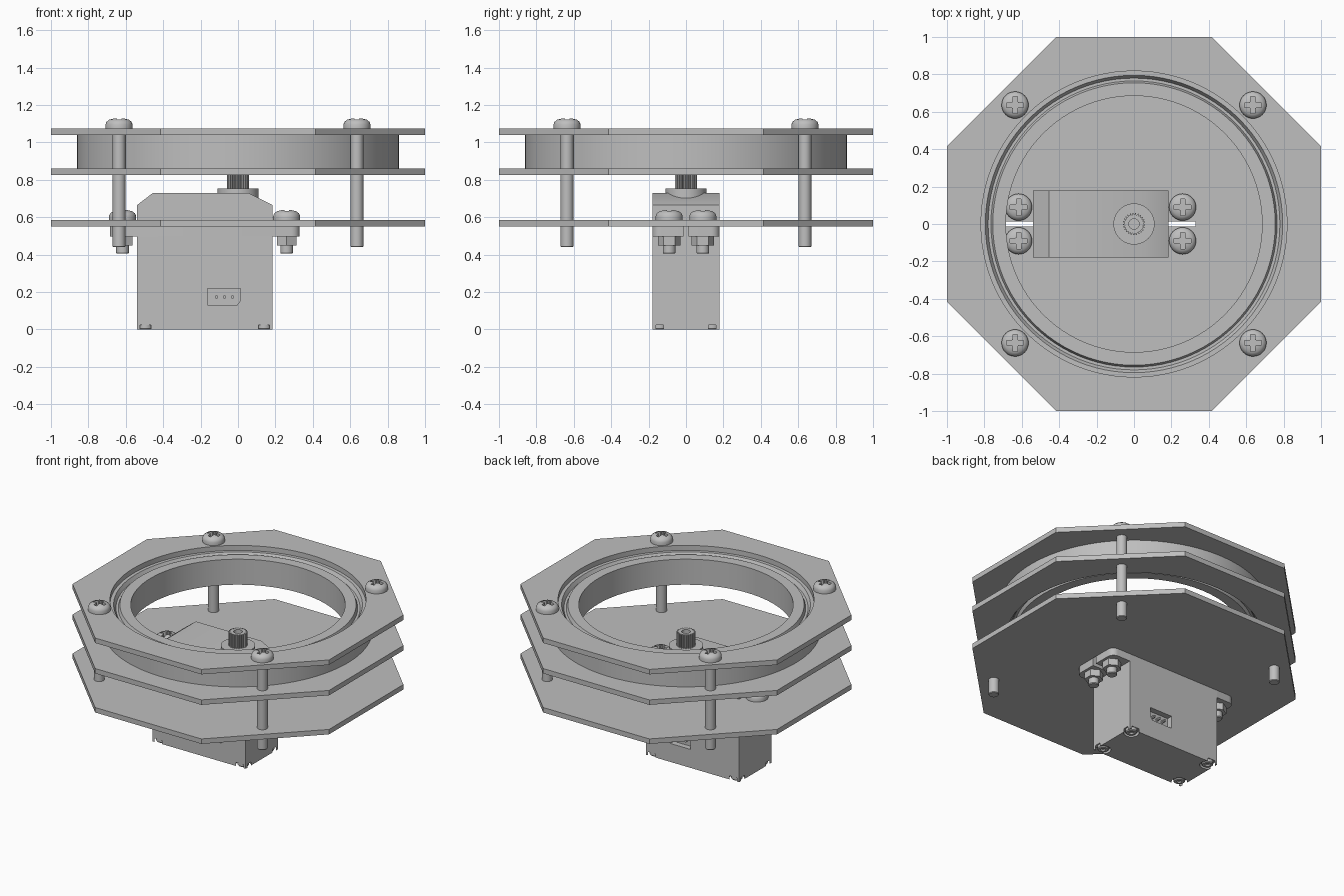
import bpy, bmesh
from math import pi, sin, cos, radians
from mathutils import Matrix, Vector

if "Cube" in bpy.data.objects:
    bpy.data.objects.remove(bpy.data.objects["Cube"])

grey = bpy.data.materials.new("plain grey")
grey.use_nodes = True
grey.diffuse_color = (0.52, 0.52, 0.52, 1)
grey.node_tree.nodes["Principled BSDF"].inputs["Base Color"].default_value = grey.diffuse_color

UPRIGHT = Matrix.Rotation(pi / 2, 4, "X")


def finish(name, bm):
    bmesh.ops.remove_doubles(bm, verts=bm.verts, dist=1e-5)
    bmesh.ops.recalc_face_normals(bm, faces=bm.faces)
    mesh = bpy.data.meshes.new(name)
    bm.to_mesh(mesh)
    bm.free()
    mesh.materials.append(grey)
    obj = bpy.data.objects.new(name, mesh)
    bpy.context.collection.objects.link(obj)
    return obj


def prism(name, points, low, high, matrix=Matrix()):
    """Extrude a flat outline from low to high."""
    bm = bmesh.new()
    face = bm.faces.new([bm.verts.new((x, y, low)) for x, y in points])
    top = bmesh.ops.extrude_face_region(bm, geom=[face])["geom"]
    verts = [v for v in top if isinstance(v, bmesh.types.BMVert)]
    bmesh.ops.translate(bm, verts=verts, vec=(0, 0, high - low))
    bm.transform(matrix)
    return finish(name, bm)


def lathe(name, profile, sides=32, closed=False):
    """Turn a (radius, height) profile around z."""
    bm = bmesh.new()
    verts = [bm.verts.new((r, 0, z)) for r, z in profile]
    pairs = list(zip(verts, verts[1:])) + ([(verts[-1], verts[0])] if closed else [])
    edges = [bm.edges.new(p) for p in pairs]
    bmesh.ops.spin(bm, geom=verts + edges, axis=(0, 0, 1), cent=(0, 0, 0),
                   angle=2 * pi, steps=sides, use_merge=True)
    return finish(name, bm)


def circle(radius, sides, x=0, y=0, turn=0):
    return [(x + radius * cos(turn + 2 * pi * i / sides),
             y + radius * sin(turn + 2 * pi * i / sides)) for i in range(sides)]


def rect(x0, x1, y0, y1):
    return [(x0, y0), (x1, y0), (x1, y1), (x0, y1)]


def cut(obj, *cutters):
    """Subtract the cutters for good and remove them."""
    for c in cutters:
        mod = obj.modifiers.new("cut", "BOOLEAN")
        mod.operation, mod.solver, mod.object = "DIFFERENCE", "EXACT", c
    bpy.context.view_layer.update()
    graph = bpy.context.evaluated_depsgraph_get()
    mesh = bpy.data.meshes.new_from_object(obj.evaluated_get(graph))
    obj.modifiers.clear()
    obj.data = mesh
    for c in cutters:
        bpy.data.objects.remove(c)


def smooth(obj):
    bpy.ops.object.select_all(action="DESELECT")
    obj.select_set(True)
    bpy.context.view_layer.objects.active = obj
    bpy.ops.object.shade_smooth_by_angle(angle=radians(30))


def place(source, name, spots):
    """Put the source at the first spot and linked copies at the rest."""
    for i, spot in enumerate(spots):
        obj = source
        if i:
            obj = source.copy()
            bpy.context.collection.objects.link(obj)
        obj.name = name
        obj.location = spot


# Three octagonal plates
octagon = circle(1 / cos(pi / 8), 8, turn=pi / 8)
MX0, MX1, MY = -0.54, 0.185, 0.18
slot = rect(-0.685, 0.33, -0.014, 0.014)
for name, z in (("top_plate", 1.04), ("middle_plate", 0.825)):
    plate = prism(name, octagon, z, z + 0.035)
    cut(plate, prism("cutter", circle(0.818, 96), z - 0.1, z + 0.1))
    smooth(plate)
base = prism("bottom_plate", octagon, 0.55, 0.585)
cut(base, prism("cutter", rect(MX0, MX1, -MY, MY), 0.4, 0.7),
    prism("cutter", slot, 0.4, 0.7))

# Ring bearing: outer and inner races with a recessed shield between them
B0, B1, G = 0.86, 1.04, 0.025
bearing = lathe("ring_bearing", [
    (0.86, B0), (0.86, B1), (0.795, B1), (0.78, B1 - G), (0.765, B1 - G), (0.755, B1),
    (0.685, B1), (0.685, B0), (0.755, B0), (0.765, B0 + G), (0.78, B0 + G), (0.795, B0)],
    96, True)
smooth(bearing)


# Pan head screws with a cross recess; the seat of the head is at local z = 0
def screw(name, length):
    obj = lathe(name, [(0, -length), (0.03, -length), (0.034, -length + 0.005), (0.034, 0),
                       (0.072, 0), (0.072, 0.022), (0.066, 0.036), (0.052, 0.047),
                       (0.03, 0.053), (0, 0.055)])
    a, b = 0.012, 0.045
    cross = [(b, -a), (b, a), (a, a), (a, b), (-a, b), (-a, a),
             (-b, a), (-b, -a), (-a, -a), (-a, -b), (a, -b), (a, -a)]
    cut(obj, prism("cutter", cross, 0.022, 0.1),
        prism("cutter", circle(0.021, 16), 0.016, 0.1))
    smooth(obj)
    return obj


S = 0.636
place(screw("long_screw", 0.635), "long_screw",
      [(x, y, 1.075) for x in (-S, S) for y in (-S, S)])
mounts = [(x, y) for x in (-0.617, 0.26) for y in (-0.09, 0.09)]
place(screw("mount_screw", 0.18), "mount_screw", [(x, y, 0.585) for x, y in mounts])

# Hex nuts under the mounting ears
nut = prism("hex_nut", circle(0.06, 6, turn=pi / 2), 0, 0.047)
cut(nut, prism("cutter", circle(0.034, 32), -0.1, 0.1))
place(nut, "hex_nut", [(x, y, 0.45) for x, y in mounts])

# Mounting flange with rounded corners and slotted ears
R = 0.045
corners = [(0.33 - R, MY - R, 0), (-0.685 + R, MY - R, 1),
           (-0.685 + R, -MY + R, 2), (0.33 - R, -MY + R, 3)]
outline = [(x + R * cos((q + i / 6) * pi / 2), y + R * sin((q + i / 6) * pi / 2))
           for x, y, q in corners for i in range(7)]
flange = prism("motor_flange", outline, 0.497, 0.55)
cut(flange, prism("cutter", slot, 0.4, 0.7))
smooth(flange)

# Motor housing with sloped top ends
housing = prism("motor_housing", [(MX0, 0), (MX1, 0), (MX1, 0.665), (0.055, 0.73),
                                  (-0.455, 0.73), (MX0, 0.665)], -MY, MY, UPRIGHT)
feet = [(x, y) for x in (MX0 + 0.045, MX1 - 0.045) for y in (-MY + 0.04, MY - 0.04)]
socket = [(-0.163, 0.13), (-0.005, 0.13), (0.013, 0.155), (0.013, 0.218), (-0.163, 0.218)]
cut(housing,
    *[prism("cutter", circle(0.05, 24, x, y), -0.1, 0.025) for x, y in feet],
    *[prism("cutter", socket, s - 0.04, s + 0.04, UPRIGHT) for s in (-MY, MY)])
smooth(housing)

# Connector pins inside the two sockets
for s in (-1, 1):
    for x in (-0.115, -0.072, -0.03):
        low, high = sorted((s * 0.13, s * 0.172))
        smooth(prism("connector_pin", circle(0.009, 12, x, 0.174), low, high, UPRIGHT))

# Small case screws in the bottom corners
case = lathe("case_screw", [(0, 0.012), (0.016, 0.012), (0.016, 0), (0.032, 0),
                            (0.037, 0.006), (0.037, 0.03), (0, 0.03)], 24)
smooth(case)
place(case, "case_screw", [(x, y, 0) for x, y in feet])

# Output boss and splined shaft
smooth(lathe("output_boss", [(0, 0.64), (0.11, 0.64), (0.11, 0.755), (0, 0.755)], 48))
TEETH = 25
spline = []
for i in range(TEETH):
    for step, r in ((0, 0.05), (0.3, 0.05), (0.5, 0.06), (0.8, 0.06)):
        a = 2 * pi * (i + step) / TEETH
        spline.append((r * cos(a), r * sin(a)))
shaft = prism("splined_shaft", spline, 0.75, 0.85)
cut(shaft, prism("cutter", circle(0.028, 24), 0.78, 0.9))
